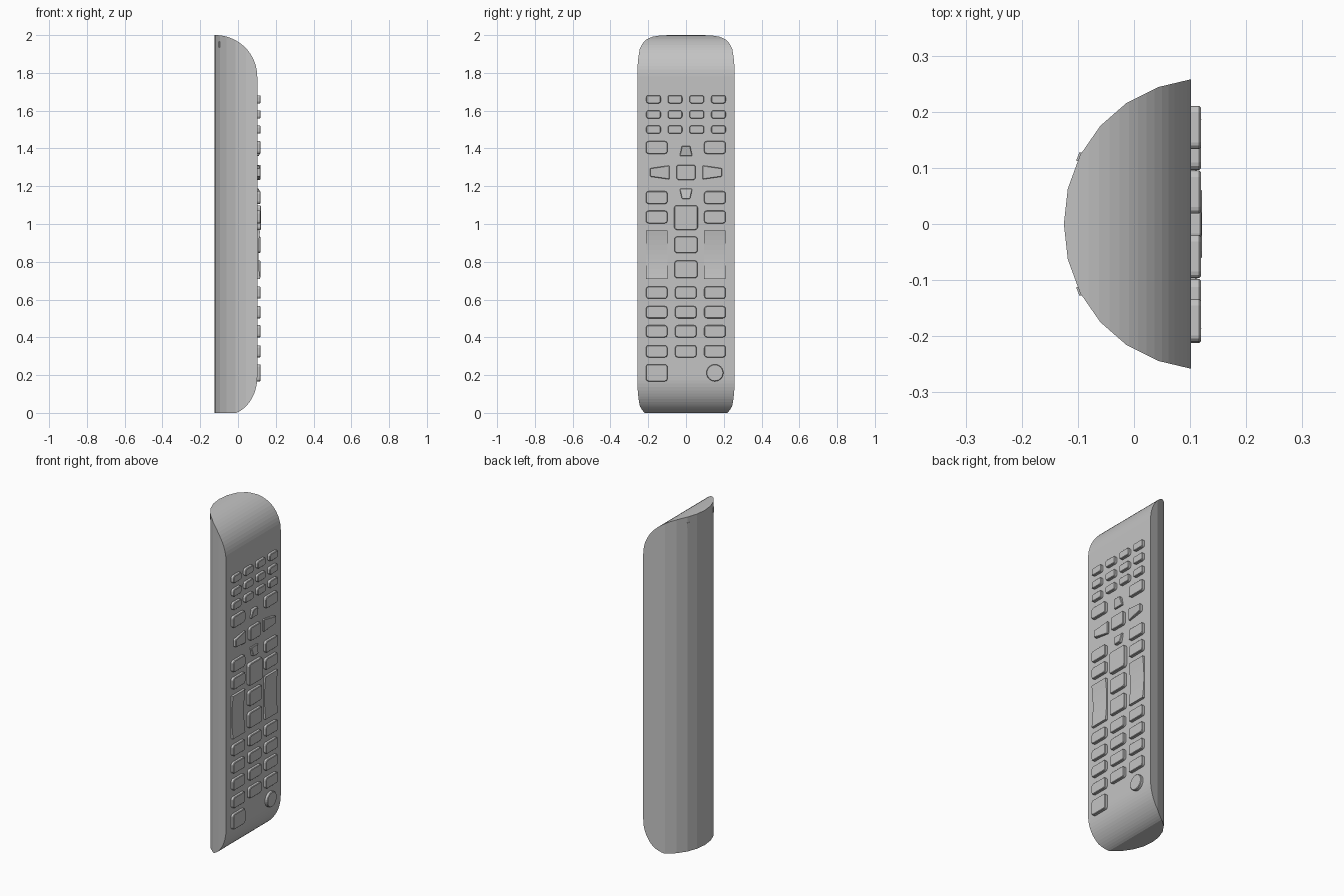
import bpy, bmesh, math
from mathutils import Vector

old = bpy.data.objects.get("Cube")
if old:
    bpy.data.objects.remove(old, do_unlink=True)

grey = bpy.data.materials.new("plain grey")
grey.use_nodes = True
colour = (0.55, 0.55, 0.55, 1)
grey.diffuse_color = colour
grey.node_tree.nodes["Principled BSDF"].inputs["Base Color"].default_value = colour

FACE = 0.102          # x of the key panel
TOP = 0.119           # x of the key tops


def finish(name, bm):
    bmesh.ops.recalc_face_normals(bm, faces=bm.faces)
    mesh = bpy.data.meshes.new(name)
    bm.to_mesh(mesh)
    bm.free()
    mesh.materials.append(grey)
    obj = bpy.data.objects.new(name, mesh)
    bpy.context.collection.objects.link(obj)
    return obj


def prism(points, offset):
    """Extrude a planar loop of 3D points along offset."""
    bm = bmesh.new()
    base = bm.faces.new([bm.verts.new(p) for p in points])
    res = bmesh.ops.extrude_face_region(bm, geom=[base], use_keep_orig=True)
    moved = [v for v in res["geom"] if isinstance(v, bmesh.types.BMVert)]
    bmesh.ops.translate(bm, verts=moved, vec=offset)
    bmesh.ops.recalc_face_normals(bm, faces=bm.faces)
    return bm


def slice_off(bm, a, b):
    """Trim the solid beyond the line a-b of the side profile."""
    d = Vector(b) - Vector(a)
    geom = bm.verts[:] + bm.edges[:] + bm.faces[:]
    cut = bmesh.ops.bisect_plane(bm, geom=geom, dist=1e-6, plane_co=(a[0], 0, a[1]),
                                 plane_no=(d.y, 0, -d.x), clear_outer=True)
    edges = [e for e in cut["geom_cut"] if isinstance(e, bmesh.types.BMEdge)]
    bmesh.ops.holes_fill(bm, edges=[e for e in edges if e.is_boundary], sides=0)


def ellipse(cx, cz, a, b, start, end, n):
    angles = [math.radians(start + (end - start) * i / n) for i in range(n + 1)]
    return [(cx + a * math.cos(t), cz + b * math.sin(t)) for t in angles]


# Body: faceted half-round bar, rounded off at both ends of the key panel
half = [(-0.118, 0.063), (-0.096, 0.123), (-0.06, 0.175),
        (-0.013, 0.216), (0.043, 0.244), (FACE, 0.258)]
section = [(x, -y) for x, y in reversed(half)] + [(-0.125, 0)] + half
body = prism([(x, y, 0) for x, y in section], (0, 0, 2))
for curve in (ellipse(-0.12, 1.78, 0.222, 0.22, 90, 0, 18),
              ellipse(-0.06, 0.19, 0.162, 0.2, 0, -72, 14)):
    for a, b in zip(curve, curve[1:]):
        # profile runs clockwise, so the outside lies to the left
        if b[1] > a[1]:
            a, b = b, a
        d = Vector(b) - Vector(a)
        if d.y < 0:
            slice_off(body, b, (b[0] - d.x, b[1] - d.y))
finish("body", body)


def key(name, outline, radius=0.014, slope=(0, 0), top=TOP):
    """Raised key from a (y, z) outline, corners rounded, top edge softened."""
    bm = prism([(FACE - 0.006, y, z) for y, z in outline], (top - FACE + 0.006, 0, 0))
    if radius:
        posts = [e for e in bm.edges
                 if abs(e.verts[0].co.x - e.verts[1].co.x) > 0.005]
        bmesh.ops.bevel(bm, geom=posts, offset=radius, segments=3, profile=0.5,
                        affect='EDGES')
    rim = [e for e in bm.edges if all(v.co.x > top - 1e-5 for v in e.verts)]
    bmesh.ops.bevel(bm, geom=rim, offset=0.003, segments=1, affect='EDGES')
    cy = sum(p[0] for p in outline) / len(outline)
    cz = sum(p[1] for p in outline) / len(outline)
    for v in bm.verts:
        if v.co.x > FACE:
            v.co.x += (v.co.y - cy) * slope[0] + (v.co.z - cz) * slope[1]
    return finish(name, bm)


def box_key(name, y, z, w, h, **kw):
    w, h = w / 2, h / 2
    return key(name, [(y - w, z - h), (y + w, z - h), (y + w, z + h), (y - w, z + h)], **kw)


# Three rows of small keys
for z in (1.66, 1.58, 1.50):
    for y in (-0.172, -0.058, 0.057, 0.172):
        box_key("small_key", y, z, 0.077, 0.043, radius=0.012)

# Wide keys in the side columns, and the number pad
for y in (-0.155, 0.153):
    for z in (1.405, 1.14, 1.037):
        box_key("side_key", y, z, 0.114, 0.067)
for z in (0.637, 0.533, 0.432, 0.326):
    for y in (-0.155, -0.001, 0.153):
        box_key("number_key", y, z, 0.113, 0.064)

# Middle column
box_key("select_key", 0, 1.273, 0.102, 0.08)
box_key("large_middle_key", 0, 1.034, 0.125, 0.13, top=0.121)
box_key("middle_key", 0, 0.89, 0.122, 0.087)
box_key("middle_key", 0, 0.76, 0.122, 0.092)

# Tapered direction keys, higher at their outer ends
for s in (1, -1):
    z0 = 1.273
    key("vertical_arrow_key",
        [(-0.034, z0 + s * 0.086), (0.034, z0 + s * 0.086),
         (0.022, z0 + s * 0.14), (-0.022, z0 + s * 0.14)],
        radius=0.005, slope=(0, s * 0.18), top=0.116)
    key("horizontal_arrow_key",
        [(s * 0.087, z0 - 0.037), (s * 0.19, z0 - 0.022),
         (s * 0.19, z0 + 0.022), (s * 0.087, z0 + 0.037)],
        radius=0.005, slope=(s * 0.08, 0), top=0.116)

# Long rocker keys with a dished face
dish = [(0.71 + 0.255 * i / 10, 0.108 + 0.009 * (i / 5 - 1) ** 2) for i in range(11)]
side = [(0.71, 0.096)] + dish + [(0.965, 0.096)]
for y in (-0.155, 0.153):
    finish("rocker_key", prism([(x, y - 0.057, z) for z, x in side], (0, 0.114, 0)))

# Bottom keys
box_key("bottom_key", -0.155, 0.212, 0.114, 0.09)
key("round_key", ellipse(0.153, 0.212, 0.045, 0.045, 0, 345, 23), radius=0)

# Tiny slots on the back near the top
for s in (1, -1):
    finish("back_slot", prism([(-0.1, s * 0.112, 1.935), (-0.094, s * 0.127, 1.935),
                               (-0.094, s * 0.127, 1.965), (-0.1, s * 0.112, 1.965)],
                              (-0.003, s * 0.001, 0)))
